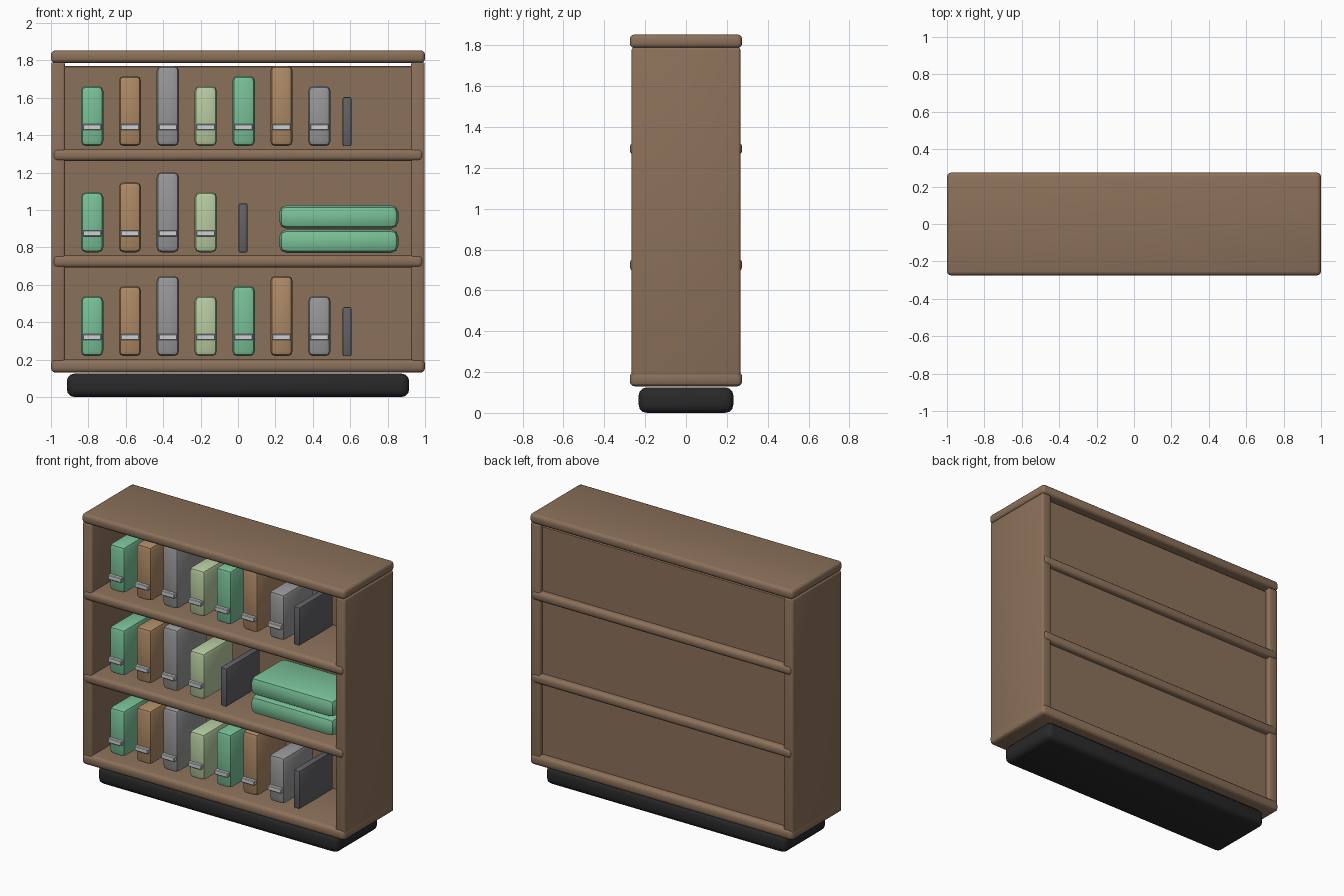
import bpy, math

if "Cube" in bpy.data.objects:
    bpy.data.objects.remove(bpy.data.objects["Cube"])


def material(name, r, g, b):
    m = bpy.data.materials.new(name)
    m.diffuse_color = (r, g, b, 1)
    m.use_nodes = True
    m.node_tree.nodes["Principled BSDF"].inputs["Base Color"].default_value = m.diffuse_color
    return m


WOOD = material("brown wood", .26, .165, .102)
BLACK = material("black plinth", .022, .022, .023)
GREEN = material("green", .19, .53, .31)
TAN = material("tan", .42, .25, .13)
GREY = material("grey", .31, .31, .32)
PALE = material("pale green", .47, .60, .35)
DARK = material("dark grey", .12, .12, .135)
SILVER = material("silver", .62, .63, .65)


def box(name, mat, x, y, z, bevel=.02, segments=3):
    """Bevelled box from (min, max) ranges."""
    bpy.ops.mesh.primitive_cube_add(size=1, location=[(a + b) / 2 for a, b in (x, y, z)])
    ob = bpy.context.object
    ob.name = name
    ob.scale = [b - a for a, b in (x, y, z)]
    bpy.ops.object.transform_apply(location=False, rotation=False, scale=True)
    ob.data.materials.append(mat)
    mod = ob.modifiers.new("bevel", 'BEVEL')
    mod.width = bevel
    mod.segments = segments
    bpy.ops.object.modifier_apply(modifier=mod.name)
    bpy.ops.object.shade_smooth_by_angle(angle=math.radians(35))
    return ob


# Cabinet
FULL = (-.275, .275)
box("plinth", BLACK, (-.915, .915), (-.232, .232), (0, .125), .04, 3)
box("bottom_board", WOOD, (-1, 1), FULL, (.13, .203), .025)
box("top_board", WOOD, (-1, 1), FULL, (1.787, 1.853), .022)
box("left_side", WOOD, (-.998, -.925), (-.266, .266), (.135, 1.79), .012)
box("right_side", WOOD, (.925, .998), (-.266, .266), (.135, 1.79), .012)
box("back_panel", WOOD, (-.93, .93), (.205, .235), (.15, 1.77), .005, 1)
box("lower_shelf", WOOD, (-.99, .99), FULL, (.692, .758), .024)
box("upper_shelf", WOOD, (-.99, .99), FULL, (1.262, 1.326), .024)


def volume(name, mat, x, z, height):
    """Upright book with a silver band across the spine."""
    box(name, mat, (x - .06, x + .06), (-.207, .125), (z, z + height), .028, 2)
    box(name + "_band", SILVER, (x - .05, x + .05), (-.228, -.2),
        (z + .086, z + .118), .004, 1)


def slim(name, x, z):
    box(name, DARK, (x - .023, x + .023), (-.198, .165), (z, z + .262), .007, 2)


# Rows of books
COLOURS = [GREEN, TAN, GREY, PALE, GREEN, TAN, GREY]
HEIGHTS = [.322, .376, .43, .322, .376, .43, .322]
for row, z, count in (("bottom", .218, 7), ("middle", .773, 4), ("top", 1.341, 7)):
    for i in range(count):
        volume(f"{row}_book_{i + 1}", COLOURS[i], -.78 + .2025 * i, z, HEIGHTS[i])
    slim(f"{row}_slim_book", .583 if count == 7 else .027, z)

# Two folded blankets lying flat
for i, z in enumerate((.77, .9)):
    box(f"flat_stack_{i + 1}", GREEN, (.22, .858), (-.195, .175), (z, z + .126), .04, 2)
